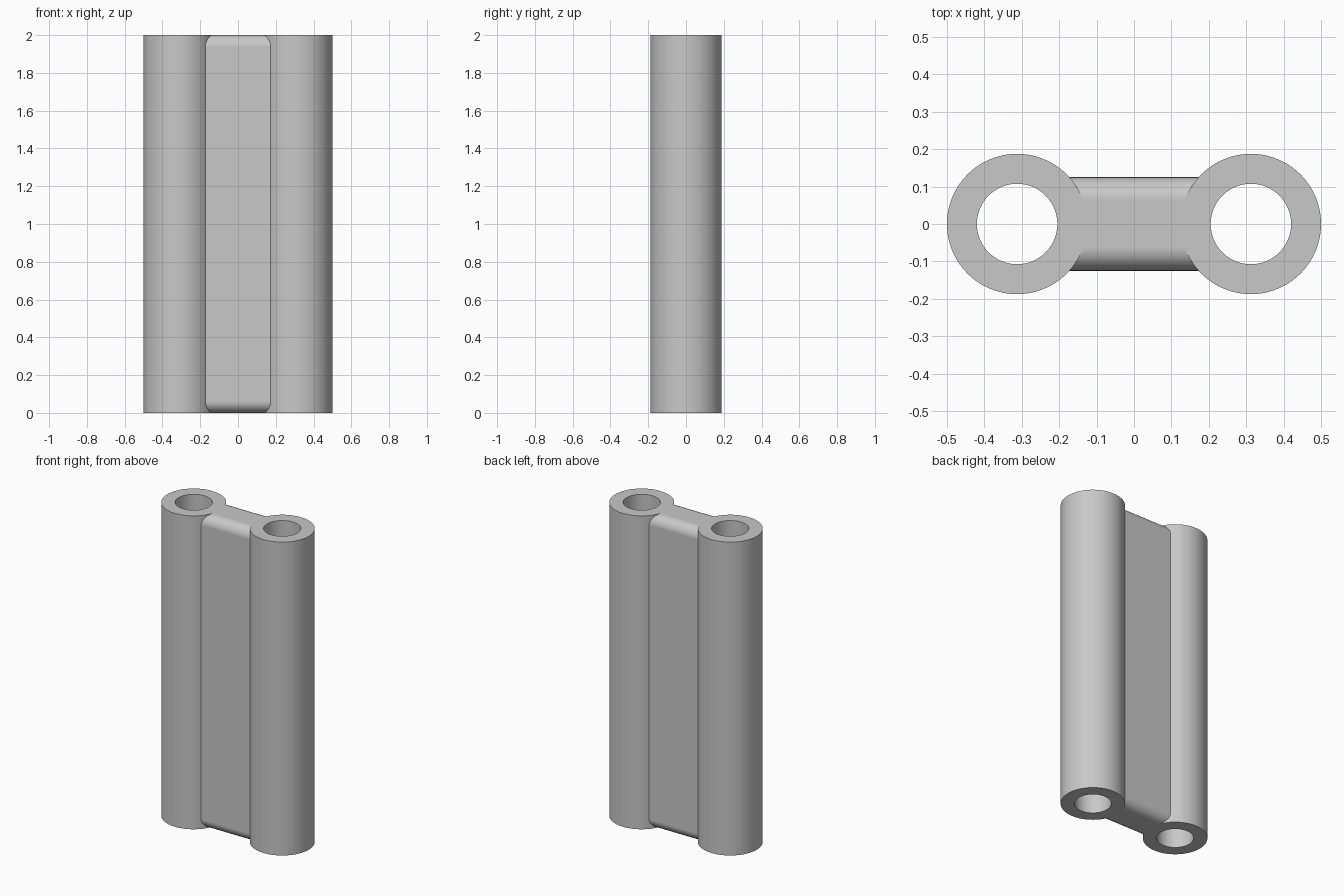
import bpy, bmesh, math
from mathutils import Matrix, Vector

HEIGHT = 2.0
TUBE_X, OUTER, BORE = 0.3125, 0.1875, 0.1075
WEB_HALF_X, WEB_HALF_Y, FILLET = 0.185, 0.125, 0.0625

if "Cube" in bpy.data.objects:
    bpy.data.objects.remove(bpy.data.objects["Cube"], do_unlink=True)

grey = bpy.data.materials.new("light grey")
grey.use_nodes = True
colour = (0.58, 0.58, 0.58, 1)
grey.diffuse_color = colour
grey.node_tree.nodes["Principled BSDF"].inputs["Base Color"].default_value = colour


def add_object(name, bm):
    bmesh.ops.recalc_face_normals(bm, faces=bm.faces)
    mesh = bpy.data.meshes.new(name)
    bm.to_mesh(mesh)
    bm.free()
    mesh.materials.append(grey)
    obj = bpy.data.objects.new(name, mesh)
    bpy.context.collection.objects.link(obj)
    bpy.ops.object.select_all(action="DESELECT")
    obj.select_set(True)
    bpy.context.view_layer.objects.active = obj
    bpy.ops.object.shade_smooth_by_angle(angle=math.radians(35))
    return obj


# Hollow tubes: a rectangular wall section spun round each upright axis
for name, x in (("left_tube", TUBE_X), ("right_tube", -TUBE_X)):
    bm = bmesh.new()
    section = [(BORE, 0), (OUTER, 0), (OUTER, HEIGHT), (BORE, HEIGHT)]
    verts = [bm.verts.new((x + r, 0, z)) for r, z in section]
    edges = [bm.edges.new((verts[i], verts[(i + 1) % 4])) for i in range(4)]
    bmesh.ops.spin(bm, geom=verts + edges, cent=(x, 0, 0), axis=(0, 0, 1),
                   angle=math.tau, steps=96, use_merge=True)
    bmesh.ops.remove_doubles(bm, verts=bm.verts, dist=0.0001)
    add_object(name, bm)

# Connecting web: a slab with rounded long edges, its ends buried in the tube walls
bm = bmesh.new()
size = Vector((2 * WEB_HALF_X, 2 * WEB_HALF_Y, HEIGHT))
bmesh.ops.create_cube(bm, size=1, matrix=Matrix.Translation((0, 0, HEIGHT / 2)) @ Matrix.Diagonal(size).to_4x4())
long_edges = [e for e in bm.edges if abs(e.verts[0].co.x - e.verts[1].co.x) > 0.1]
bmesh.ops.bevel(bm, geom=long_edges, offset=FILLET, segments=12, profile=0.5, affect="EDGES")
web = add_object("connecting_web", bm)
normals = web.modifiers.new("flat_face_normals", "WEIGHTED_NORMAL")
normals.keep_sharp = True
